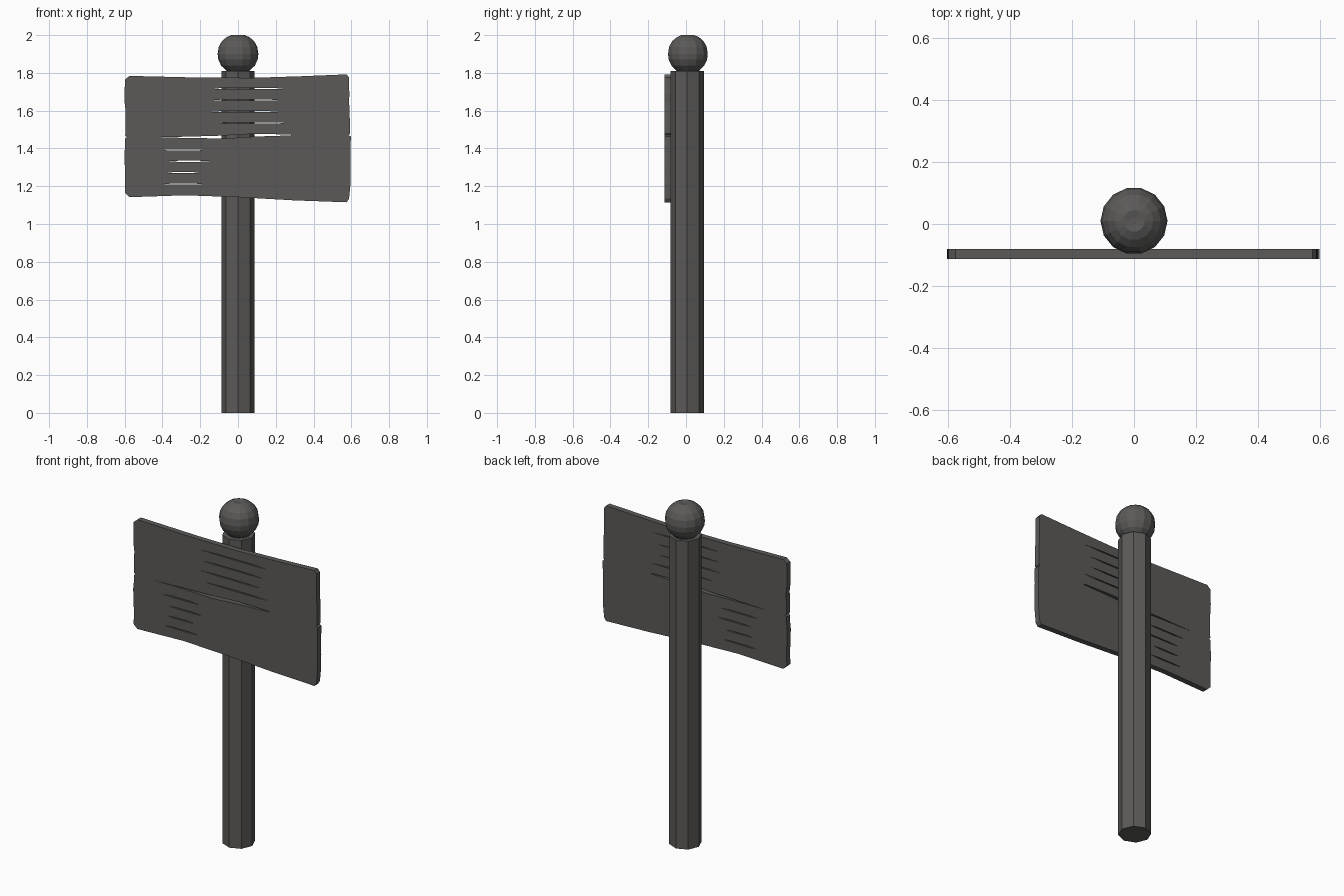
import bpy, bmesh, math, random

if "Cube" in bpy.data.objects:
    bpy.data.objects.remove(bpy.data.objects["Cube"])

random.seed(4)

wood = bpy.data.materials.new("dark_grey_wood")
wood.diffuse_color = (0.105, 0.102, 0.099, 1)
wood.use_nodes = True
wood.node_tree.nodes["Principled BSDF"].inputs["Base Color"].default_value = wood.diffuse_color


def lathe(name, profile, sides, cy):
    """Flat-shaded turned part from (radius, z) points, bottom to top, capped."""
    bm = bmesh.new()
    rings = []
    for r, z in profile:
        rings.append([bm.verts.new((r * math.cos(2 * math.pi * i / sides),
                                    cy + r * math.sin(2 * math.pi * i / sides), z))
                      for i in range(sides)])
    for a, b in zip(rings, rings[1:]):
        for i in range(sides):
            j = (i + 1) % sides
            bm.faces.new((a[i], a[j], b[j], b[i]))
    bm.faces.new(rings[0][::-1])
    bm.faces.new(rings[-1])
    bmesh.ops.recalc_face_normals(bm, faces=bm.faces)
    me = bpy.data.meshes.new(name)
    bm.to_mesh(me)
    bm.free()
    me.materials.append(wood)
    ob = bpy.data.objects.new(name, me)
    bpy.context.collection.objects.link(ob)
    return ob


# Octagonal post
lathe("post", [(0.088, 0), (0.088, 1.81)], 8, 0.006)

# Faceted ball finial on a short neck
lathe("ball_finial",
      [(0.062, 1.79), (0.062, 1.812), (0.089, 1.838), (0.104, 1.87), (0.108, 1.90),
       (0.102, 1.938), (0.086, 1.967), (0.062, 1.988), (0.035, 2.0), (0.012, 1.996)],
      14, 0.010)


def worn_edge(x, z0, z1, n=7):
    """Slightly chipped vertical plank end."""
    return [(x + random.uniform(-0.004, 0.003), z0 + (z1 - z0) * i / n)
            for i in range(1, n)]


# Board outline: two weathered planks joined at a notch on each end
outline = [(-0.575, 1.142), (-0.28, 1.152), (0.0, 1.142), (0.3, 1.125), (0.575, 1.115), (0.588, 1.135)]
outline += worn_edge(0.598, 1.17, 1.46)
outline += [(0.597, 1.463), (0.586, 1.47), (0.592, 1.478)]
outline += worn_edge(0.59, 1.48, 1.77)
outline += [(0.588, 1.775), (0.575, 1.792), (0.33, 1.782), (0.08, 1.774), (-0.2, 1.775),
            (-0.575, 1.784), (-0.598, 1.765)]
outline += worn_edge(-0.597, 1.76, 1.47)
outline += [(-0.597, 1.467), (-0.588, 1.46), (-0.598, 1.452)]
outline += worn_edge(-0.599, 1.45, 1.18)
outline += [(-0.599, 1.165)]


def slit(x0, x1, z, h=0.003):
    """Thin tapered grain crack."""
    d = (x1 - x0) * 0.25
    return [(x0, z), (x0 + d, z - h), (x1 - d, z - h), (x1, z), (x1 - d, z + h), (x0 + d, z + h)]


# Long gap between the planks
gap = [(-0.46, 1.458), (-0.25, 1.456), (-0.08, 1.452), (0.09, 1.463), (0.28, 1.469),
       (0.28, 1.474), (0.08, 1.477), (-0.08, 1.468), (-0.25, 1.463)]
loops = [outline, gap]
cracks = [(-0.16, 0.27, 1.717), (-0.155, 0.24, 1.656), (-0.165, 0.235, 1.595), (-0.13, 0.28, 1.535),
          (-0.41, -0.17, 1.392), (-0.37, -0.15, 1.332), (-0.38, -0.20, 1.272), (-0.40, -0.18, 1.211)]
loops += [slit(*c) for c in cracks]

# Fill the outline with its cracks as holes and give it thickness
cu = bpy.data.curves.new("sign_board", 'CURVE')
cu.dimensions = '2D'
cu.fill_mode = 'BOTH'
cu.extrude = 0.0165
for pts in loops:
    sp = cu.splines.new('POLY')
    sp.points.add(len(pts) - 1)
    for p, (x, z) in zip(sp.points, pts):
        p.co = (x, z, 0, 1)
    sp.use_cyclic_u = True
board_curve = bpy.data.objects.new("board_outline", cu)
bpy.context.collection.objects.link(board_curve)
bpy.context.view_layer.update()
ev = board_curve.evaluated_get(bpy.context.evaluated_depsgraph_get())
me = bpy.data.meshes.new_from_object(ev)
bpy.data.objects.remove(board_curve)

bm = bmesh.new()
bm.from_mesh(me)
bmesh.ops.remove_doubles(bm, verts=bm.verts, dist=0.0002)
for v in bm.verts:
    x, z, t = v.co
    v.co = (x, -0.0965 - t, z)
bmesh.ops.recalc_face_normals(bm, faces=bm.faces)
for f in bm.faces:
    f.smooth = False
    f.material_index = 0
bm.to_mesh(me)
bm.free()
me.materials.clear()
me.materials.append(wood)
board = bpy.data.objects.new("sign_board", me)
bpy.context.collection.objects.link(board)
